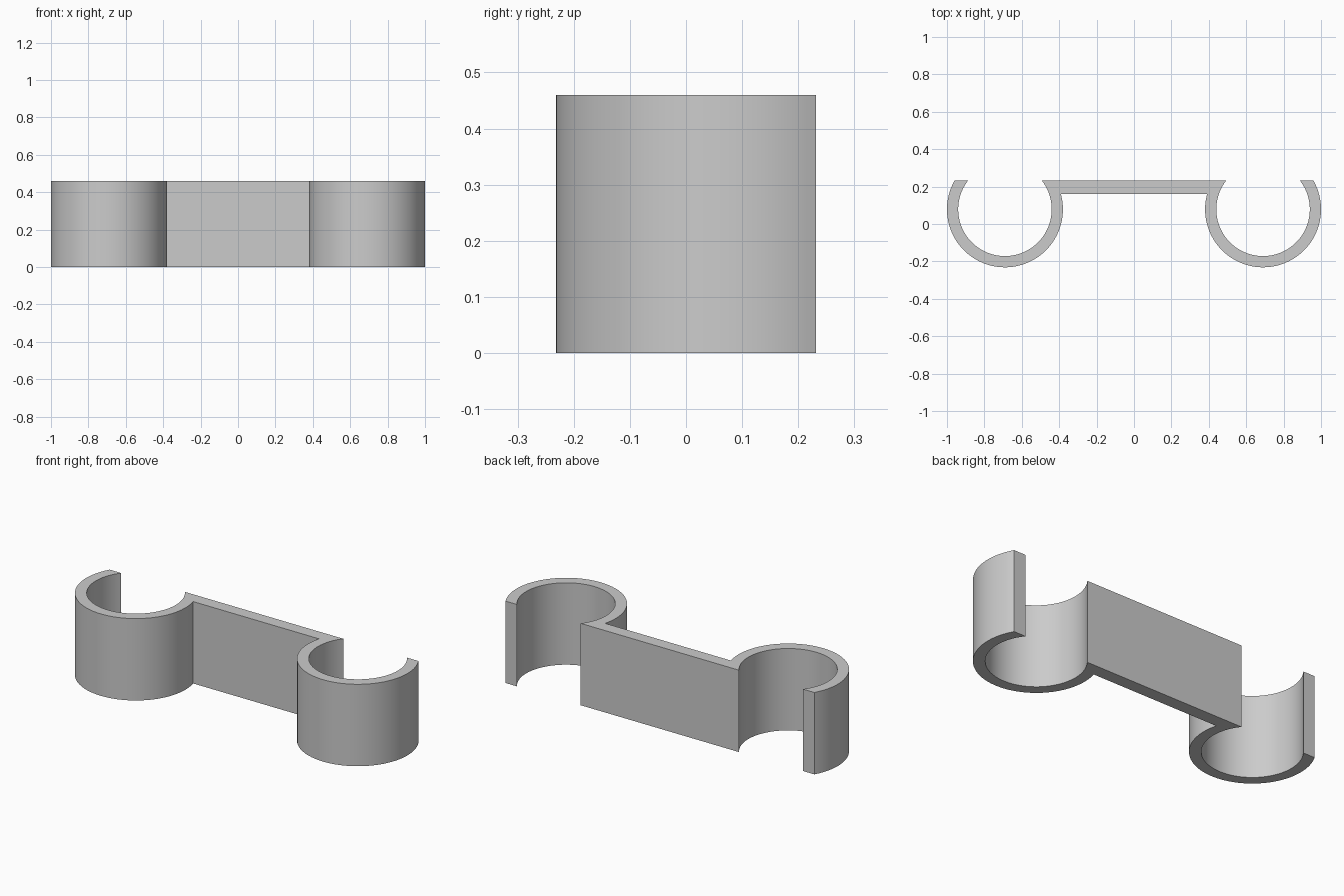
import bpy
import bmesh
import math

cube = bpy.data.objects.get("Cube")
if cube:
    bpy.data.objects.remove(cube, do_unlink=True)

HEIGHT = 0.46
BACK, PLATE_FRONT = 0.2315, 0.16          # y of the flat back and the plate's front
CX, OUTER, INNER = 0.69, 0.31, 0.25       # clip ring
CY = OUTER - BACK
STEPS = 72


def arc(radius, start, end):
    """Points on the ring from start to end angle."""
    return [(CX + radius * math.cos(a), CY + radius * math.sin(a))
            for a in (start + (end - start) * i / STEPS for i in range(STEPS + 1))]


def cut_angle(radius, y):
    """Angle at which a ring of this radius meets the line y."""
    return math.asin((y - CY) / radius)


# Half outline: inner wall of the clip, its open tip, outer wall to the plate
full = 2 * math.pi
a_in = cut_angle(INNER, BACK)
a_tip = cut_angle(OUTER, BACK)
a_plate = cut_angle(OUTER, PLATE_FRONT)
half = arc(INNER, math.pi - a_in, full + a_in)
half += arc(OUTER, full + a_tip, math.pi - a_plate)
outline = half + [(-x, y) for x, y in reversed(half)]

# Extrude the closed outline
bm = bmesh.new()
face = bm.faces.new([bm.verts.new((x, y, 0)) for x, y in outline])
result = bmesh.ops.extrude_face_region(bm, geom=[face], use_keep_orig=True)
top = [g for g in result["geom"] if isinstance(g, bmesh.types.BMVert)]
bmesh.ops.translate(bm, verts=top, vec=(0, 0, HEIGHT))
bmesh.ops.recalc_face_normals(bm, faces=bm.faces)
mesh = bpy.data.meshes.new("double_clip_bracket")
bm.to_mesh(mesh)
bm.free()
bracket = bpy.data.objects.new("double_clip_bracket", mesh)
bpy.context.collection.objects.link(bracket)

# Plain grey material
grey = bpy.data.materials.new("light_grey")
grey.use_nodes = True
colour = (0.6, 0.6, 0.6, 1)
grey.diffuse_color = colour
grey.node_tree.nodes["Principled BSDF"].inputs["Base Color"].default_value = colour
mesh.materials.append(grey)

# Smooth walls with crisp rims
bpy.ops.object.select_all(action='DESELECT')
bracket.select_set(True)
bpy.context.view_layer.objects.active = bracket
bpy.ops.object.shade_smooth_by_angle(angle=math.radians(30))
